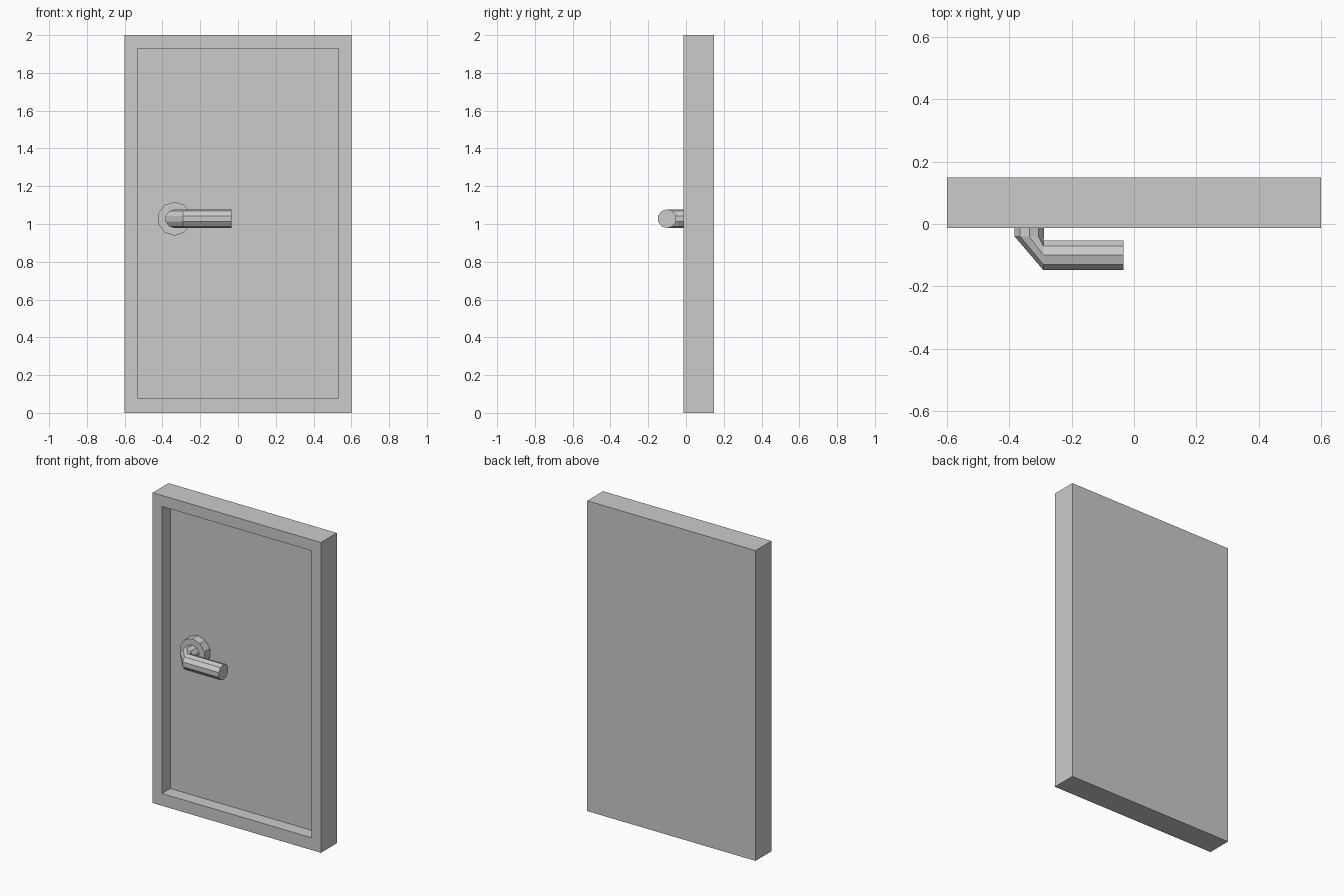
import bpy, bmesh
from math import sin, cos, tau

if "Cube" in bpy.data.objects:
    bpy.data.objects.remove(bpy.data.objects["Cube"])

FRONT, BACK, FLOOR = -0.0125, 0.149, 0.072
HX, HZ, SIDES = -0.336, 1.028, 10


def finish(name, bm):
    bmesh.ops.recalc_face_normals(bm, faces=bm.faces)
    mesh = bpy.data.meshes.new(name)
    bm.to_mesh(mesh)
    bm.free()
    obj = bpy.data.objects.new(name, mesh)
    bpy.context.collection.objects.link(obj)


def rectangle(bm, x0, x1, z0, z1, y):
    return [bm.verts.new((x, y, z)) for x, z in ((x0, z0), (x1, z0), (x1, z1), (x0, z1))]


def ring(bm, centre, radius, along):
    """Regular polygon facing along y or x, with a corner at the top."""
    cx, cy, cz = centre
    verts = []
    for i in range(SIDES):
        a = tau * i / SIDES
        s, c = radius * sin(a), radius * cos(a)
        co = (cx - s, cy, cz + c) if along == 'y' else (cx, cy - s, cz + c)
        verts.append(bm.verts.new(co))
    return verts


def loft(name, bm, loops):
    """Skin successive loops and cap both ends."""
    for a, b in zip(loops, loops[1:]):
        for i in range(len(a)):
            j = (i + 1) % len(a)
            bm.faces.new((a[i], a[j], b[j], b[i]))
    bm.faces.new(loops[0])
    bm.faces.new(loops[-1])
    finish(name, bm)


# Door slab with recessed front panel
bm = bmesh.new()
outer = (-0.6, 0.6, 0, 2)
inner = (-0.533, 0.533, 0.079, 1.929)
loft("door_panel", bm, [rectangle(bm, *outer, BACK), rectangle(bm, *outer, FRONT),
                        rectangle(bm, *inner, FRONT), rectangle(bm, *inner, FLOOR)])

# Round plate behind the handle
bm = bmesh.new()
loft("handle_plate", bm, [ring(bm, (HX, y, HZ), 0.09, 'y') for y in (FLOOR, 0.016)])

# Lever handle: stem, one-segment elbow, grip
bm = bmesh.new()
loft("lever_handle", bm, [ring(bm, (HX, 0.016, HZ), 0.0495, 'y'),
                          ring(bm, (HX, -0.04, HZ), 0.0495, 'y'),
                          ring(bm, (-0.291, -0.1, HZ), 0.05, 'x'),
                          ring(bm, (-0.034, -0.1, HZ), 0.05, 'x')])
